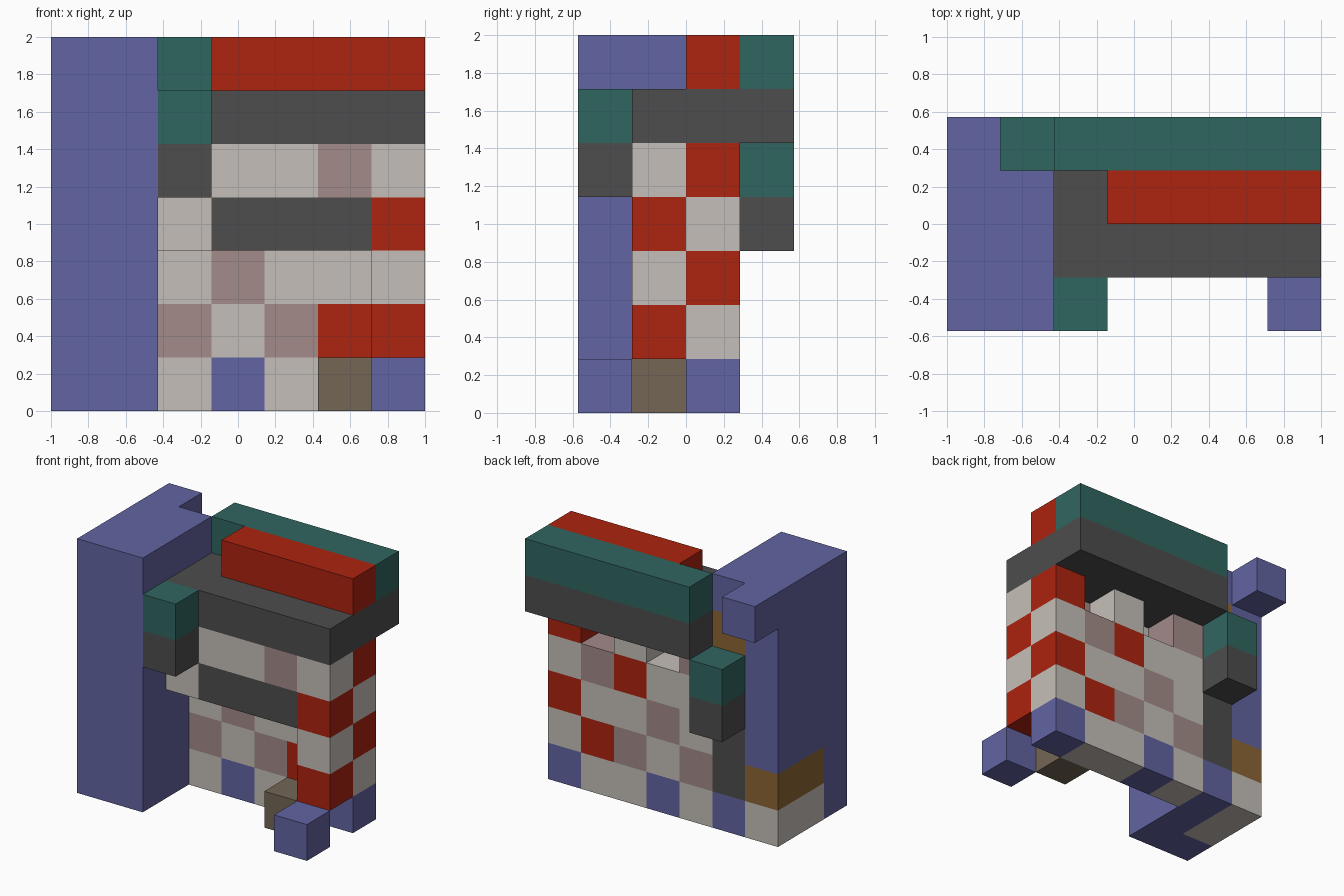
import bpy
import bmesh
from mathutils import Vector

cube = bpy.data.objects.get("Cube")
if cube:
    bpy.data.objects.remove(cube, do_unlink=True)

CELL = 2 / 7
ORIGIN = Vector((-1, -2 * CELL, 0))


# Colours, one letter each
def linear(c):
    c /= 255
    return c / 12.92 if c <= 0.04045 else ((c + 0.055) / 1.055) ** 2.4


def material(name, *rgb):
    mat = bpy.data.materials.new(name)
    mat.use_nodes = True
    colour = [linear(c) for c in rgb] + [1]
    mat.diffuse_color = colour
    mat.node_tree.nodes["Principled BSDF"].inputs["Base Color"].default_value = colour
    return mat


COLOURS = {
    "B": material("slate_blue", 98, 100, 162),
    "W": material("pale_stone", 197, 191, 184),
    "P": material("dusty_pink", 163, 139, 137),
    "R": material("brick_red", 173, 35, 15),
    "D": material("dark_grey", 77, 77, 77),
    "G": material("teal_green", 48, 102, 96),
    "N": material("grey_brown", 115, 102, 84),
    "O": material("ochre_brown", 140, 101, 51),
}
LETTERS = list(COLOURS)

# Blocks on a grid: cell -> (part, colour letter)
cells = {}


def block(part, letter, xs, ys, zs):
    """Fill the inclusive cell ranges with one colour."""
    for x in range(xs[0], xs[1] + 1):
        for y in range(ys[0], ys[1] + 1):
            for z in range(zs[0], zs[1] + 1):
                cells[x, y, z] = (part, letter)


def courses(part, y, rows):
    """Lay patterned rows from the ground up, starting beside the tower."""
    for z, row in enumerate(rows):
        for x, letter in enumerate(row, 2):
            if letter != ".":
                cells[x, y, z] = (part, letter)


# Tower with its rear corner details
block("tower", "B", (0, 1), (0, 2), (0, 6))
block("tower", "W", (0, 0), (1, 2), (0, 0))
block("tower", "O", (0, 0), (1, 2), (1, 1))
block("tower", "D", (1, 1), (2, 2), (1, 2))
block("tower", "O", (1, 1), (2, 2), (5, 5))
block("tower_overhang", "B", (0, 0), (3, 3), (6, 6))

# Patterned rear wall, and the projecting front courses with the corner pillar
courses("wall", 2, ["WBWWB", "PWPRW", "WPWWR", "WWRPW", "P.W.R"])
courses("front_wall", 1, ["...N.", "....R", "....W", "WDDDR", "WWWPW"])

# Roof slab, ridge and back parapet
block("roof_slab", "D", (2, 6), (1, 3), (5, 5))
block("roof_ridge", "R", (3, 6), (2, 2), (6, 6))
block("roof_parapet", "G", (2, 6), (3, 3), (6, 6))

# Small hanging brackets and the loose corner block
for part, x, y, z in (("front_bracket", 2, 0, 4), ("rear_bracket", 1, 3, 3)):
    block(part, "D", (x, x), (y, y), (z, z))
    block(part, "G", (x, x), (y, y), (z + 1, z + 1))
block("corner_block", "B", (6, 6), (0, 0), (0, 0))


# Mesh each part, keeping only the exposed block sides
def build(part):
    bm = bmesh.new()
    for cell, (owner, letter) in cells.items():
        if owner != part:
            continue
        centre = Vector(cell) + Vector((0.5, 0.5, 0.5))
        for axis in range(3):
            for sign in (-1, 1):
                n = Vector((0, 0, 0))
                n[axis] = sign
                if tuple(int(c + d) for c, d in zip(cell, n)) in cells:
                    continue
                u = Vector((0, 0, 0))
                u[(axis + 1) % 3] = 0.5
                v = n.cross(u)
                mid = centre + n / 2
                corners = (mid - u - v, mid + u - v, mid + u + v, mid - u + v)
                face = bm.faces.new([bm.verts.new(ORIGIN + p * CELL) for p in corners])
                face.material_index = LETTERS.index(letter)
    bmesh.ops.remove_doubles(bm, verts=bm.verts[:], dist=0.001)
    # Join flat neighbours of the same colour
    bmesh.ops.dissolve_limit(bm, angle_limit=0.01, verts=bm.verts[:],
                             edges=bm.edges[:], delimit={"MATERIAL"})
    mesh = bpy.data.meshes.new(part)
    bm.to_mesh(mesh)
    bm.free()
    for letter in LETTERS:
        mesh.materials.append(COLOURS[letter])
    bpy.context.collection.objects.link(bpy.data.objects.new(part, mesh))


for name in sorted({owner for owner, _ in cells.values()}):
    build(name)
